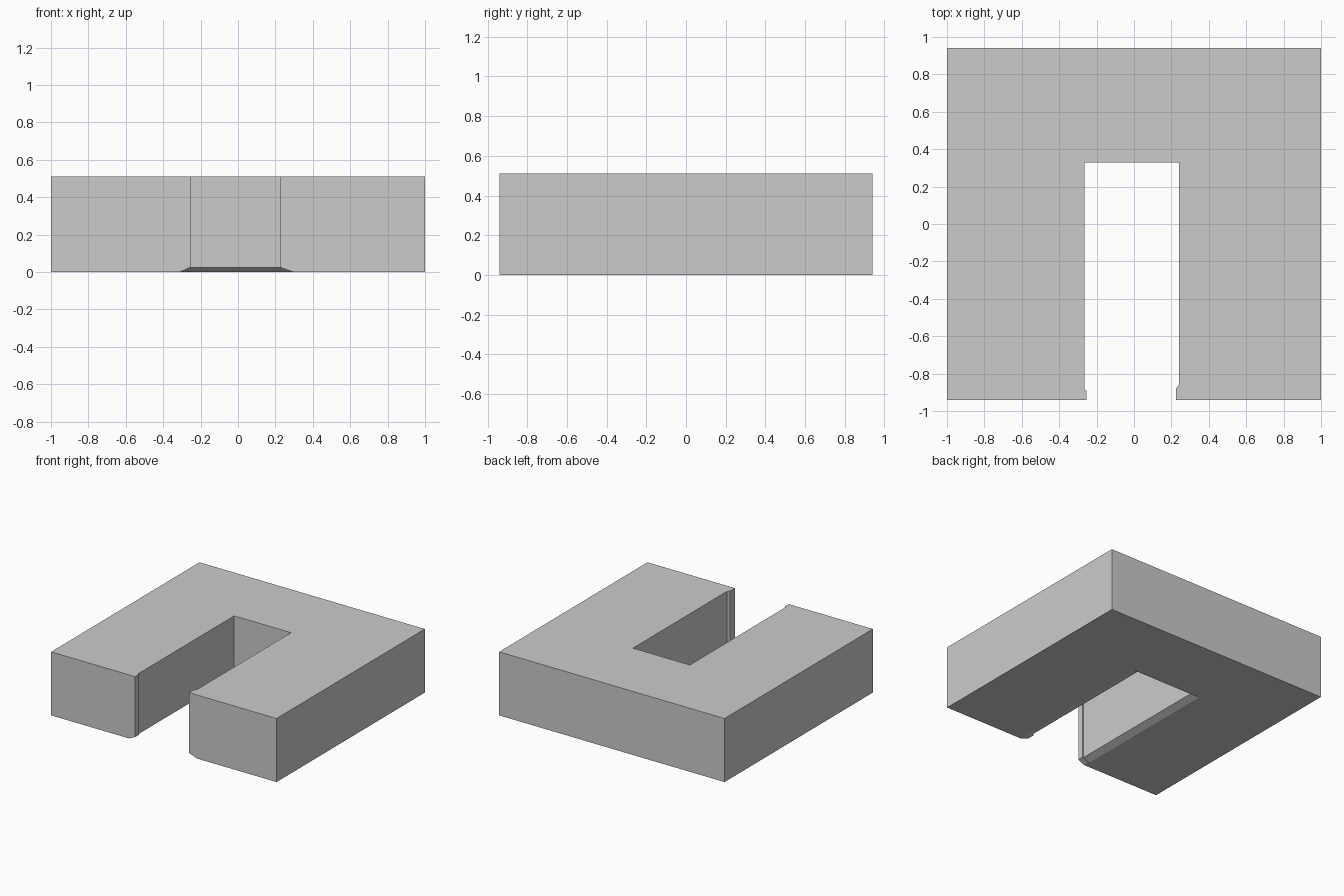
import bpy, bmesh

if "Cube" in bpy.data.objects:
    bpy.data.objects.remove(bpy.data.objects["Cube"])

HEIGHT = 0.51
OUT_X, OUT_Y = 1.0, 0.94


def outline(left, right, back, lip_l, lip_r):
    """U-shaped plan, anticlockwise, with a small lip at the front of each arm."""
    return [(-OUT_X, -OUT_Y), (lip_l, -OUT_Y), (lip_l, -0.89), (left, -0.89),
            (left, back), (right, back),
            (right, -0.86), (lip_r, -0.88), (lip_r, -OUT_Y),
            (OUT_X, -OUT_Y), (OUT_X, OUT_Y), (-OUT_X, OUT_Y)]


# Slot outline, widened at the base to chamfer the inner lower edge
slot = outline(-0.265, 0.24, 0.33, -0.255, 0.225)
base = outline(-0.32, 0.31, 0.36, -0.31, 0.295)
levels = [(0.0, base), (0.025, slot), (HEIGHT, slot)]

bm = bmesh.new()
rings = [[bm.verts.new((x, y, z)) for x, y in plan] for z, plan in levels]
for low, high in zip(rings, rings[1:]):
    for i in range(len(low)):
        j = (i + 1) % len(low)
        bm.faces.new((low[i], low[j], high[j], high[i]))
bm.faces.new(rings[0][::-1])
bm.faces.new(rings[-1])
bmesh.ops.recalc_face_normals(bm, faces=bm.faces[:])

mesh = bpy.data.meshes.new("u_shaped_block")
bm.to_mesh(mesh)
bm.free()
block = bpy.data.objects.new("u_shaped_block", mesh)
bpy.context.collection.objects.link(block)
